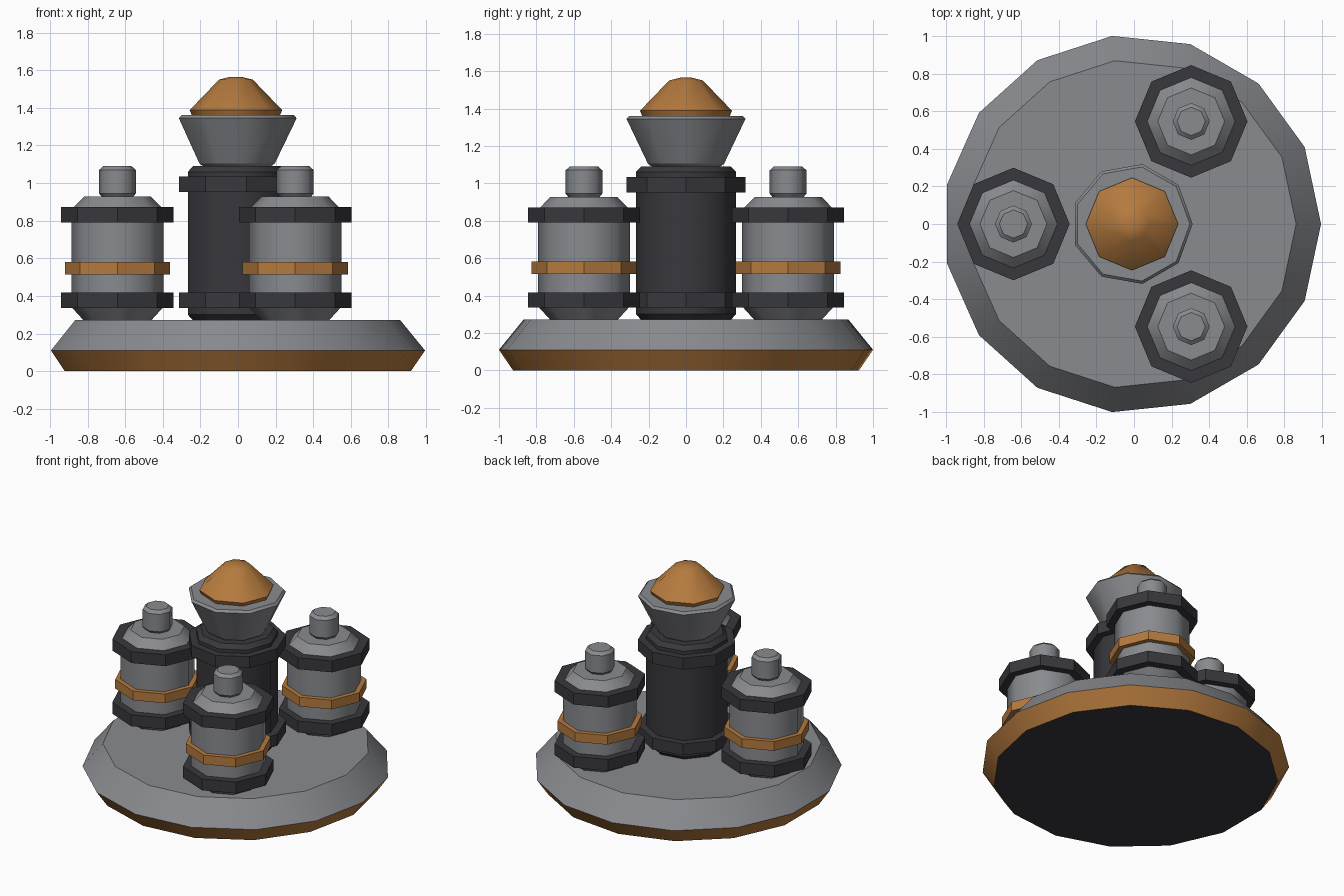
import bpy, bmesh, math

if "Cube" in bpy.data.objects:
    bpy.data.objects.remove(bpy.data.objects["Cube"])

CX = -0.011   # shared vertical axis of the 15-sided base


def material(name, rgb):
    m = bpy.data.materials.new(name)
    m.diffuse_color = (*rgb, 1.0)
    m.use_nodes = True
    m.node_tree.nodes["Principled BSDF"].inputs["Base Color"].default_value = m.diffuse_color
    return m


GREY = material("grey metal", (0.25, 0.256, 0.275))
DARK = material("dark metal", (0.040, 0.040, 0.047))
COPPER = material("copper", (0.46, 0.195, 0.048))


def lathe(name, profile, sides, mats, centre=(CX, 0.0), smooth=True, rule=None):
    """Closed solid from (radius, z) rings, bottom to top; corner at +x."""
    bm = bmesh.new()
    rings = []
    for r, z in profile:
        rings.append([bm.verts.new((r * math.cos(2 * math.pi * i / sides),
                                    r * math.sin(2 * math.pi * i / sides), z))
                      for i in range(sides)])
    for lo, hi in zip(rings, rings[1:]):
        for i in range(sides):
            j = (i + 1) % sides
            bm.faces.new((lo[i], lo[j], hi[j], hi[i])).smooth = smooth
    bm.faces.new(rings[0][::-1])
    bm.faces.new(rings[-1])
    # horizontal ring edges stay crisp
    for e in bm.edges:
        if abs(e.verts[0].co.z - e.verts[1].co.z) < 1e-5:
            e.smooth = False
    bm.normal_update()
    if rule:
        for f in bm.faces:
            f.material_index = rule(f)
    me = bpy.data.meshes.new(name)
    bm.to_mesh(me)
    bm.free()
    for m in mats:
        me.materials.append(m)
    ob = bpy.data.objects.new(name, me)
    ob.location = (*centre, 0.0)
    bpy.context.collection.objects.link(ob)
    return ob


def band(name, r, z0, z1, sides, mat, centre=(CX, 0.0)):
    return lathe(name, [(r, z0), (r, z1)], sides, [mat], centre, smooth=False)


# base: dark underside, copper lower skirt, grey upper bevel and deck
def base_rule(f):
    if f.normal.z < -0.9:
        return 2
    return 1 if f.calc_center_median().z < 0.11 else 0


lathe("base", [(0.93, 0.0), (1.0055, 0.11), (0.873, 0.272)], 15,
      [GREY, COPPER, DARK], rule=base_rule)

# central column with two collars
lathe("column", [(0.243, 0.27), (0.272, 0.30), (0.272, 1.06), (0.243, 1.09)], 9, [DARK])
band("column_lower_collar", 0.323, 0.335, 0.417, 9, DARK)
band("column_upper_collar", 0.323, 0.952, 1.035, 9, DARK)

# flared cup and faceted dome on top
lathe("cup", [(0.18, 1.085), (0.207, 1.105), (0.323, 1.345), (0.308, 1.361)], 9, [GREY])
dome = lathe("dome", [(0.23, 1.35), (0.246, 1.388), (0.09, 1.55), (0.03, 1.565)], 8, [COPPER])
for e in dome.data.edges:   # soften the tip
    if all(dome.data.vertices[v].co.z > 1.5 for v in e.vertices):
        e.use_edge_sharp = False
for p in dome.data.polygons:
    p.use_smooth = p.center.z > 1.36

# three canisters around the column
for n, deg in enumerate((60, 180, 300), 1):
    c = (CX + 0.63 * math.cos(math.radians(deg)), 0.63 * math.sin(math.radians(deg)))
    lathe(f"canister_{n}", [(0.18, 0.27), (0.2455, 0.342), (0.2455, 0.86), (0.178, 0.928)],
          8, [GREY], c)
    band(f"canister_{n}_lower_ring", 0.299, 0.335, 0.417, 8, DARK, c)
    band(f"canister_{n}_upper_ring", 0.299, 0.79, 0.872, 8, DARK, c)
    band(f"canister_{n}_copper_band", 0.28, 0.515, 0.581, 8, COPPER, c)
    lathe(f"canister_{n}_cap", [(0.078, 0.92), (0.098, 0.945), (0.098, 1.07), (0.075, 1.09)],
          8, [GREY], c)
